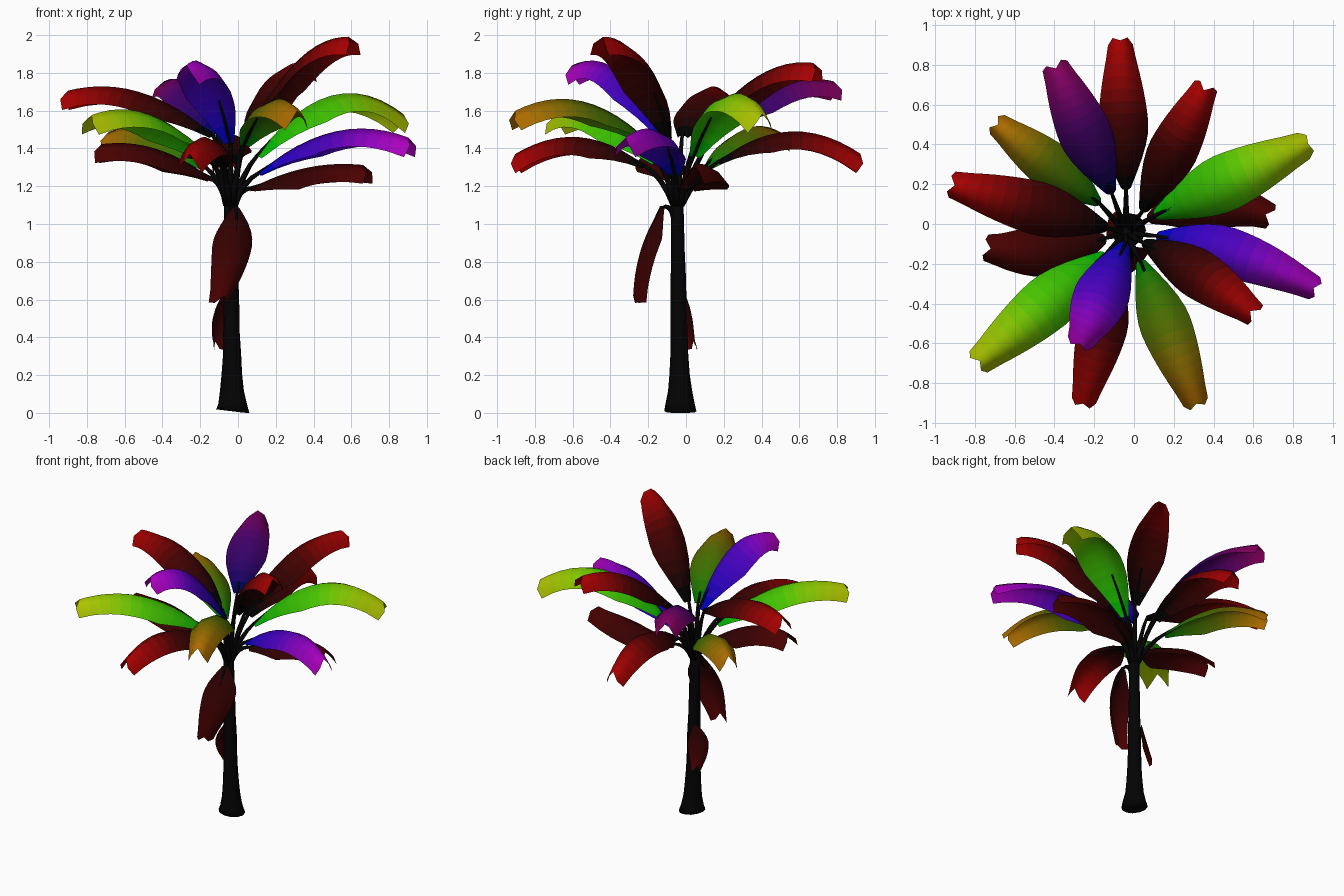
import bpy, bmesh, math, random
from mathutils import Vector as V

if "Cube" in bpy.data.objects:
    bpy.data.objects.remove(bpy.data.objects["Cube"])

random.seed(4)
CX, CY = -0.04, -0.045
BANDS = 12


def material(name, rgb):
    m = bpy.data.materials.new(name)
    m.diffuse_color = (*rgb, 1)
    m.use_nodes = True
    m.node_tree.nodes["Principled BSDF"].inputs["Base Color"].default_value = m.diffuse_color
    return m


def gradient(name, a, b, c):
    """Root, middle and tip colours spread over the leaf bands."""
    out = []
    for i in range(BANDS):
        t = 2 * i / (BANDS - 1)
        p, q, f = (a, b, t) if t < 1 else (b, c, t - 1)
        out.append(material(f"{name}_{i}", [u + (w - u) * f for u, w in zip(p, q)]))
    return out


bark = material("bark", (0.001, 0.001, 0.001))
COL = {
    "red": gradient("red", (0, 0, 0), (.06, 0, 0), (.38, 0, 0)),
    "dry": gradient("dry", (.02, 0, 0), (.04, 0, 0), (.07, 0, 0)),
    "lime": gradient("lime", (0, .45, 0), (.07, .55, 0), (.42, .55, 0)),
    "violet": gradient("violet", (0, 0, .55), (.08, 0, .5), (.4, 0, .5)),
    "amber": gradient("amber", (0, .18, 0), (.09, .14, 0), (.42, .15, 0)),
    "plum": gradient("plum", (0, 0, .12), (.06, 0, .14), (.25, 0, .12)),
}


def make(name, bm, mats):
    me = bpy.data.meshes.new(name)
    bm.to_mesh(me)
    bm.free()
    for m in mats:
        me.materials.append(m)
    me.shade_smooth()
    ob = bpy.data.objects.new(name, me)
    bpy.context.collection.objects.link(ob)
    return ob


def through(a, b, c, t):
    """Parabola through three points."""
    return a * (2 * t - 1) * (t - 1) + b * 4 * t * (1 - t) + c * t * (2 * t - 1)


def tube(name, pts, radii, sides, jitter=0.0):
    bm = bmesh.new()
    rings = []
    for i, p in enumerate(pts):
        d = (pts[min(i + 1, len(pts) - 1)] - pts[max(i - 1, 0)]).normalized()
        u = d.cross(V((0.02, 1, 0))).normalized()
        w = d.cross(u)
        ring = []
        for k in range(sides):
            ang = math.tau * k / sides
            r = radii[i] * (1 + random.uniform(-jitter, jitter))
            ring.append(bm.verts.new(p + (u * math.cos(ang) + w * math.sin(ang)) * r))
        rings.append(ring)
    for a, b in zip(rings, rings[1:]):
        for k in range(sides):
            bm.faces.new((a[k], a[k - 1], b[k - 1], b[k]))
    bm.faces.new(rings[0])
    bm.faces.new(rings[-1][::-1])
    bmesh.ops.recalc_face_normals(bm, faces=bm.faces)
    return make(name, bm, [bark])


def half_width(t):
    """Narrow root, full middle, blunt tip."""
    if t < .4:
        return .2 + .8 * math.sin(math.pi / 2 * t / .4)
    return 1 - .5 * ((t - .4) / .6) ** 1.6


def leaf(name, a, b, c, width, col, drop=.095, side=None):
    bm = bmesh.new()
    rows = []
    for i in range(BANDS + 1):
        t = i / BANDS
        p = through(a, b, c, t)
        d = (through(a, b, c, t + .01) - through(a, b, c, t - .01)).normalized()
        s_dir = V(side).normalized() if side else d.cross(V((0, 0, 1))).normalized()
        up = s_dir.cross(d)
        row = []
        for s in (-1, -.6, 0, .6, 1):
            q = p + s_dir * s * half_width(t) * width / 2 - up * s * s * drop * min(1, .2 + 2.5 * t)
            if i == BANDS:      # notched tip
                q += d * (.02 if s else -.02)
            row.append(bm.verts.new(q))
        rows.append(row)
    for i in range(BANDS):
        for k in range(4):
            f = bm.faces.new((rows[i][k], rows[i][k + 1], rows[i + 1][k + 1], rows[i + 1][k]))
            f.material_index = i
    make(name, bm, COL[col])


def stalk(name, a, b, c):
    """Leaf stem rising from the crown and running on under the blade."""
    r = V((a.x - CX, a.y - CY, 0)).normalized() * .02
    p0 = V((CX, CY, min(1.1, a.z - .05))) + r
    p1 = p0.lerp(a, .5) + V((0, 0, .02)) - r * .5
    pts = [through(p0, p1, a, k / 4) for k in range(5)]
    pts += [through(a, b, c, t) - V((0, 0, .012)) for t in (.12, .25)]
    tube(name, pts, [.02 - .0025 * k for k in range(7)], 6)


# Trunk: slender taper with an exponential flare at the foot
heights = [.01 + 1.19 * (k / 10) ** 1.5 for k in range(11)]
trunk = tube("trunk", [V((CX + .01 * (1 - z), CY + .015 * (1 - z), z)) for z in heights],
             [.05 - .015 * z + .041 * math.exp(-z / .11) for z in heights], 12, .04)
for v in trunk.data.vertices:       # uneven spreading foot
    if v.co.z < .03:
        v.co.z = max(0, .012 - .12 * (v.co.x - CX + .02))

# Crown leaves: base, tip, ridge height at the middle, width, colour, sideways bow
LEAVES = [
    ((-.04, .17, 1.33), (-.07, .94, 1.36), 1.49, .25, "red", 0),
    ((.04, .06, 1.46), (.36, .69, 1.85), 1.78, .25, "red", 0),
    ((.10, .04, 1.36), (.89, .41, 1.57), 1.68, .29, "lime", 0),
    ((.11, -.06, 1.27), (.92, -.33, 1.45), 1.49, .25, "violet", .04),
    ((.07, .02, 1.19), (.68, .04, 1.31), 1.3, .26, "dry", .07),
    ((.04, -.09, 1.46), (.6, -.45, 1.99), 1.87, .25, "red", .02),
    ((.03, -.18, 1.42), (.32, -.92, 1.59), 1.65, .26, "amber", 0),
    ((-.08, -.22, 1.31), (-.26, -.92, 1.36), 1.46, .25, "red", 0),
    ((-.04, -.09, 1.43), (-.28, -.62, 1.83), 1.81, .28, "violet", 0),
    ((-.14, -.15, 1.33), (-.79, -.7, 1.57), 1.58, .28, "lime", 0),
    ((-.14, -.07, 1.24), (-.74, -.12, 1.42), 1.4, .27, "dry", -.04),
    ((-.13, -.02, 1.47), (-.92, .2, 1.70), 1.7, .27, "red", 0),
    ((-.17, .1, 1.3), (-.7, .51, 1.48), 1.5, .24, "amber", 0),
    ((-.11, .15, 1.48), (-.4, .8, 1.75), 1.73, .27, "plum", 0),
]
for i, (base, tip, ridge, w, col, bow) in enumerate(LEAVES):
    a, c = V(base), V(tip)
    b = (a + c) / 2 + V((0, bow, 0))
    b.z = ridge
    leaf(f"crown_leaf_{i + 1}", a, b, c, w, col)
    stalk(f"leaf_stem_{i + 1}", a, b, c)

# Dry leaves hanging by the trunk
hang = V((-.01, -.13, 1.09)), V((-.02, -.24, .86)), V((-.08, -.28, .6))
leaf("hanging_leaf", *hang, .22, "dry", .06, (-1, -.3, 0))
stalk("hanging_leaf_stem", *hang)
leaf("small_hanging_leaf", V((-.075, -.01, .63)), V((-.11, .01, .48)), V((-.12, .045, .36)),
     .14, "dry", .03, (1, 1, 0))
